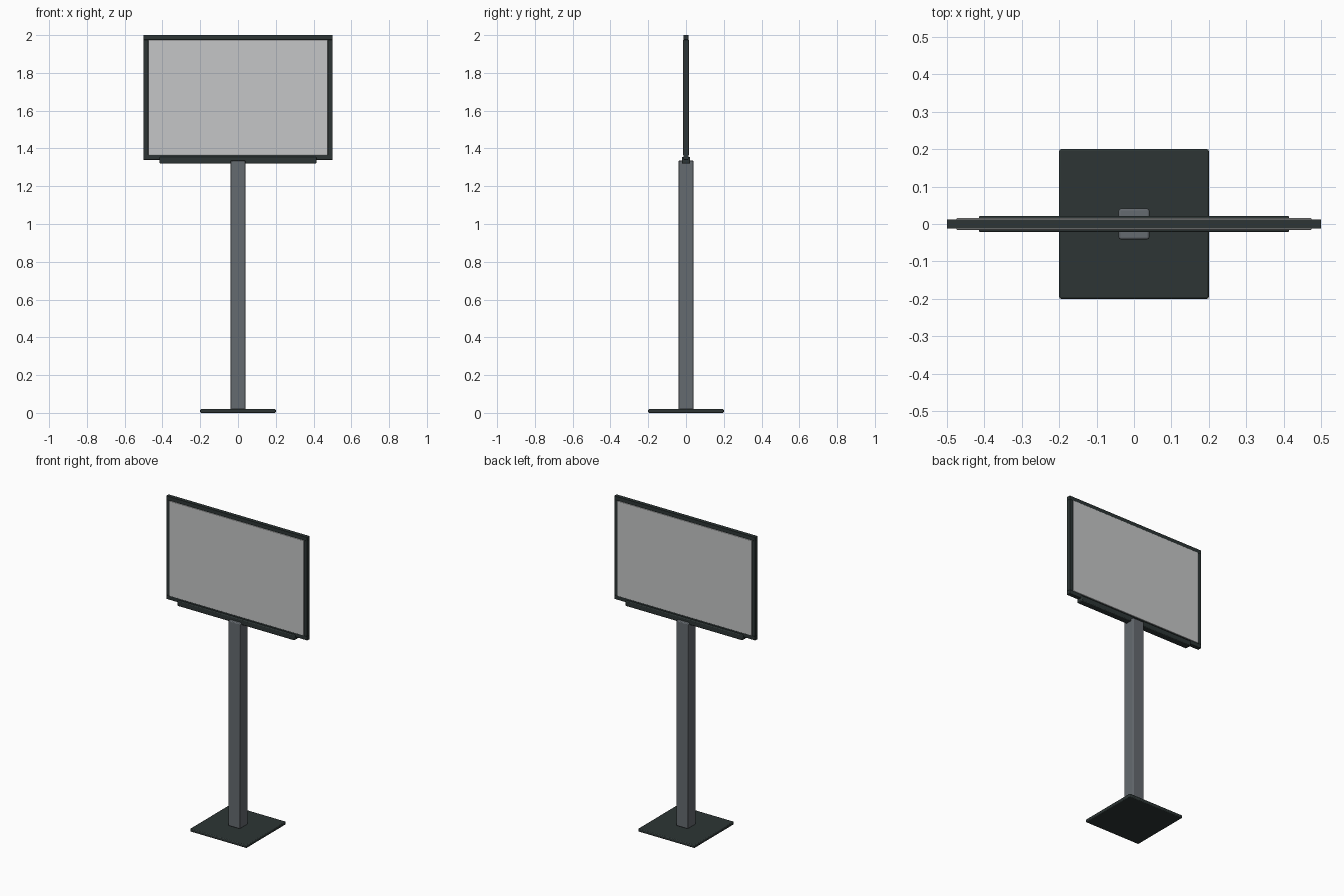
import bpy

cube = bpy.data.objects.get("Cube")
if cube:
    bpy.data.objects.remove(cube, do_unlink=True)


def material(name, r, g, b):
    mat = bpy.data.materials.new(name)
    mat.use_nodes = True
    mat.diffuse_color = (r, g, b, 1)
    bsdf = mat.node_tree.nodes["Principled BSDF"]
    bsdf.inputs["Base Color"].default_value = (r, g, b, 1)
    bsdf.inputs["Roughness"].default_value = 0.6
    return mat


def box(name, x, y, z, mat, bevel):
    """Bevelled box from (low, high) ranges on each axis."""
    mid = [(lo + hi) / 2 for lo, hi in (x, y, z)]
    bpy.ops.mesh.primitive_cube_add(size=1, location=mid)
    obj = bpy.context.object
    obj.name = name
    obj.scale = [hi - lo for lo, hi in (x, y, z)]
    bpy.ops.object.transform_apply(location=False, rotation=False, scale=True)
    mod = obj.modifiers.new("Bevel", "BEVEL")
    mod.width = bevel
    mod.segments = 2
    obj.data.materials.append(mat)
    bpy.ops.object.shade_smooth_by_angle()
    return obj


def both(half):
    return (-half, half)


dark = material("dark charcoal", 0.026, 0.036, 0.035)
grey = material("steel grey", 0.13, 0.145, 0.16)
light = material("light grey", 0.56, 0.565, 0.57)

# Stand
box("base_plate", both(0.2), both(0.2), (0, 0.02), dark, 0.005)
box("post", both(0.041), both(0.041), (0.02, 1.335), grey, 0.005)
box("support_rail", both(0.415), both(0.022), (1.32, 1.355), dark, 0.005)

# Sign frame: four bars around the panel
BAR, BOTTOM, TOP = 0.025, 1.34, 2.0
depth = both(0.0125)
for name, z in (("bottom", (BOTTOM, BOTTOM + BAR)), ("top", (TOP - BAR, TOP))):
    box("frame_" + name, both(0.5), depth, z, dark, 0.001)
for name, x in (("right", (-0.5, BAR - 0.5)), ("left", (0.5 - BAR, 0.5))):
    box("frame_" + name, x, depth, (BOTTOM + BAR, TOP - BAR), dark, 0.001)

# Sign panel, standing slightly proud of the frame on both faces
box("sign_panel", both(0.5 - BAR), both(0.0155),
    (BOTTOM + BAR, TOP - BAR), light, 0.002)
